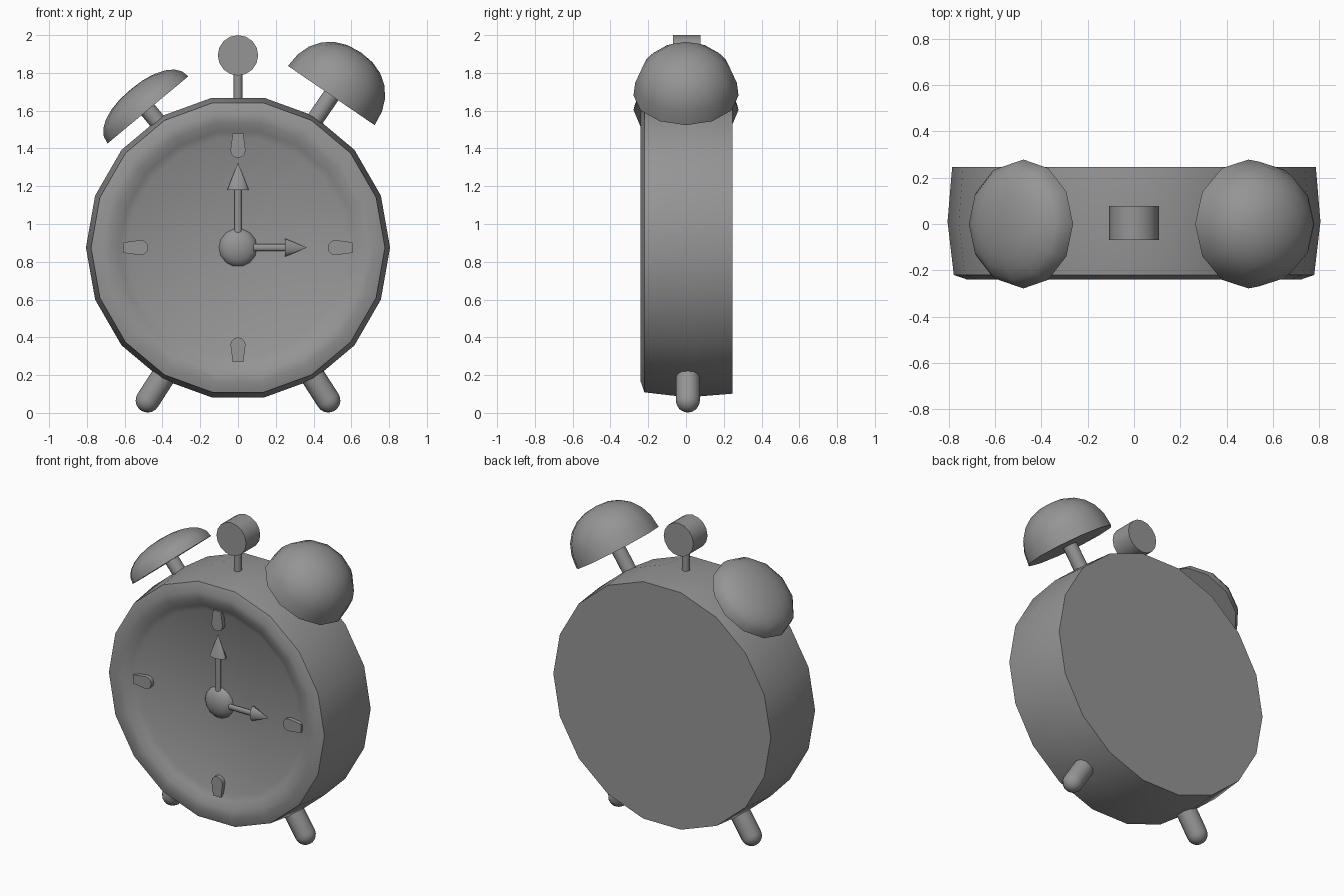
import bpy, bmesh
from math import cos, sin, pi, radians
from mathutils import Vector

cube = bpy.data.objects.get("Cube")
if cube:
    bpy.data.objects.remove(cube, do_unlink=True)

grey = bpy.data.materials.new("plain_grey")
grey.use_nodes = True
colour = (0.3, 0.3, 0.3, 1)
grey.diffuse_color = colour
grey.node_tree.nodes["Principled BSDF"].inputs["Base Color"].default_value = colour

CENTRE = Vector((0, 0, 0.875))
DIAL_Y = -0.19


def finish(name, bm, angle=40):
    """Turn a bmesh into a shaded object."""
    bmesh.ops.recalc_face_normals(bm, faces=bm.faces)
    mesh = bpy.data.meshes.new(name)
    bm.to_mesh(mesh)
    bm.free()
    mesh.materials.append(grey)
    ob = bpy.data.objects.new(name, mesh)
    bpy.context.collection.objects.link(ob)
    bpy.ops.object.select_all(action='DESELECT')
    ob.select_set(True)
    bpy.context.view_layer.objects.active = ob
    bpy.ops.object.shade_smooth_by_angle(angle=radians(angle))


def lathe(name, origin, axis, profile, sides, start=(0, 1, 0)):
    """Spin (radius, height) pairs about an axis; a short start flattens the section."""
    bm = bmesh.new()
    origin, w = Vector(origin), Vector(axis).normalized()
    u = Vector(start)
    v = w.cross(u.normalized())
    rings = []
    for r, h in profile:
        if r == 0:
            rings.append([bm.verts.new(origin + w * h)] * sides)
            continue
        turns = [2 * pi * i / sides for i in range(sides)]
        rings.append([bm.verts.new(origin + w * h + (u * cos(t) + v * sin(t)) * r)
                      for t in turns])
    for a, b in zip(rings, rings[1:]):
        for i in range(sides):
            j = (i + 1) % sides
            bm.faces.new(list(dict.fromkeys((a[i], a[j], b[j], b[i]))))
    for ring in (rings[0], rings[-1]):
        if ring[0] != ring[1]:
            bm.faces.new(ring)
    finish(name, bm)


def dome(r, h, steps, power=1.0):
    """Quarter ellipse from rim to pole; a power below 1 makes it fuller."""
    turns = [pi / 2 * i / steps for i in range(steps)]
    return [(r * cos(t) ** power, h * sin(t) ** power) for t in turns] + [(0, h)]


# Case with rolled rim and shallow sunken dial
case_profile = [(0.785, 0.247), (0.805, 0.01), (0.778, -0.22), (0.72, -0.24),
                (0.67, -0.232), (0.625, -0.21), (0.585, DIAL_Y)]
lathe("case", CENTRE, (0, 1, 0), case_profile, 18, start=(1, 0, 0))

# Bells and their stems: rim centre, outward direction, dome height
bells = {"right": ((-0.477, 0, 1.604), (-0.64, 0, 0.77), 0.142),
         "left": ((0.494, 0, 1.68), (0.564, 0, 0.826), 0.277)}
for side, (pos, out, height) in bells.items():
    lathe(side + "_bell", pos, out, dome(0.278, height, 6, 0.91), 12)
    lathe(side + "_bell_stem", pos, out, [(0.045, -0.22), (0.045, 0.02)], 12)

# Hammer
lathe("hammer_head", (0, 0.004, 1.893), (0, 1, 0),
      [(0.107, -0.073), (0.107, 0.073)], 16, start=(1, 0, 0))
lathe("hammer_stem", (0, 0, 1.6), (0, 0, 1), [(0.023, 0), (0.023, 0.23)], 12)

# Feet with rounded ends
for side, s in (("left", 1), ("right", -1)):
    foot = [(0.064, -0.25)] + dome(0.064, 0.064, 5)
    lathe(side + "_foot", (s * 0.478, 0.01, 0.066), (s * 0.54, 0, -0.84), foot, 12)

# Low centre knob and flattened hands
lathe("centre_knob", CENTRE + Vector((0, DIAL_Y + 0.01, 0)), (0, -1, 0),
      dome(0.104, 0.058, 5), 14, start=(1, 0, 0))
for name, way, neck, tip, wide in (("minute_hand", (0, 0, 1), 0.305, 0.45, 0.057),
                                   ("hour_hand", (1, 0, 0), 0.25, 0.365, 0.048)):
    lathe(name, CENTRE + Vector((0, -0.205, 0)), way,
          [(0.018, 0), (0.018, neck), (wide, neck), (0, tip)], 12, start=(0, 0.6, 0))

# Quarter-hour markers: tapered plates with a rounded inner end
for k, name in enumerate(("three", "twelve", "nine", "six")):
    out = Vector((cos(k * pi / 2), 0, sin(k * pi / 2)))
    across = Vector((-out.z, 0, out.x))
    outline = [(0.605, 0.028), (0.605, -0.028)]
    for i in range(7):
        t = -pi / 2 - pi * i / 6
        outline.append((0.515 + 0.04 * cos(t), 0.04 * sin(t)))
    bm = bmesh.new()
    verts = [bm.verts.new(CENTRE + out * a + across * b + Vector((0, DIAL_Y + 0.02, 0)))
             for a, b in outline]
    face = bm.faces.new(verts)
    grown = bmesh.ops.extrude_face_region(bm, geom=[face])["geom"]
    moved = [g for g in grown if isinstance(g, bmesh.types.BMVert)]
    bmesh.ops.translate(bm, verts=moved, vec=(0, -0.047, 0))
    finish(name + "_marker", bm)
